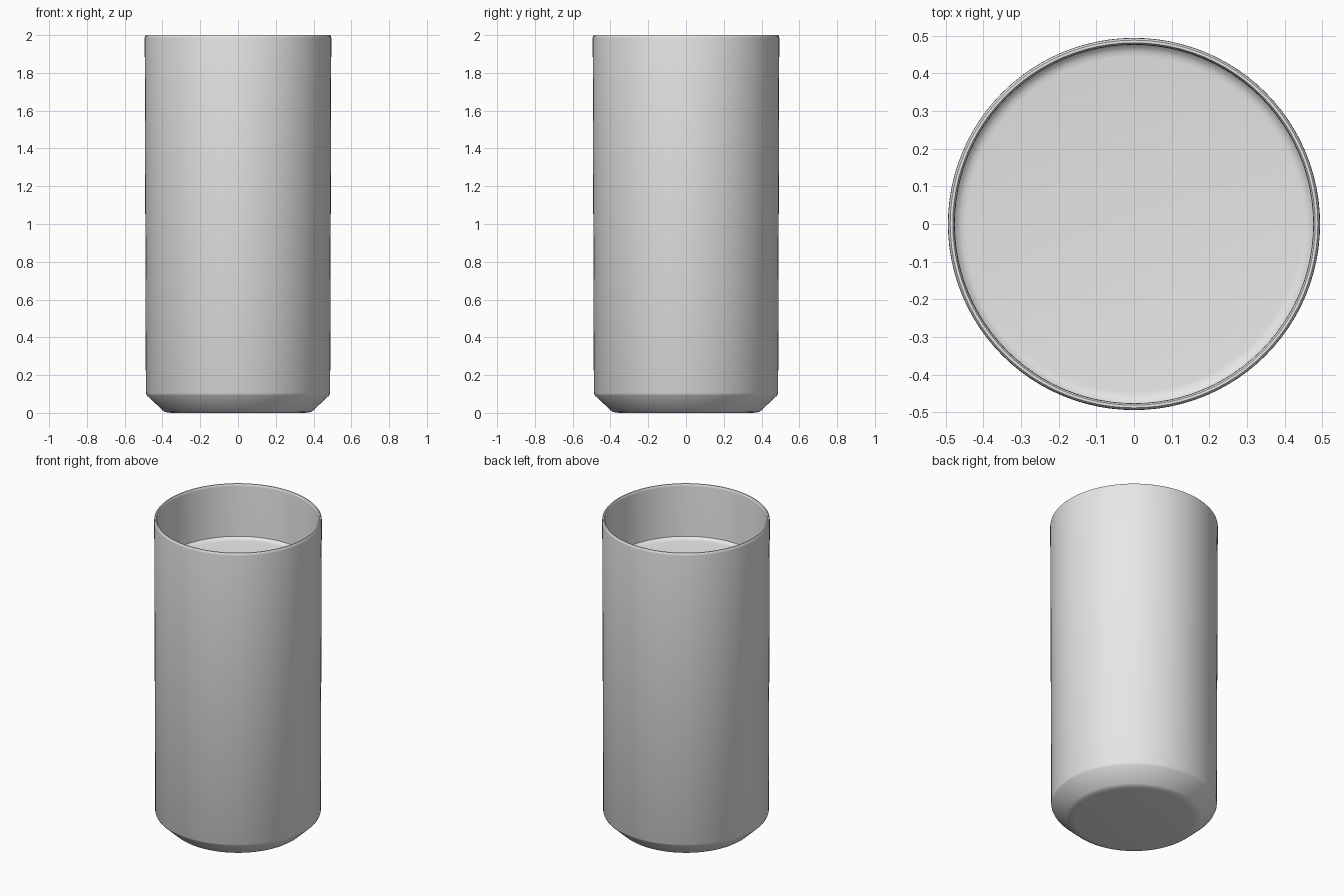
import bpy, bmesh, math

if "Cube" in bpy.data.objects:
    bpy.data.objects.remove(bpy.data.objects["Cube"])

SEG = 96

grey = bpy.data.materials.new("light grey")
grey.diffuse_color = (0.8, 0.8, 0.8, 1)
grey.use_nodes = True
grey.node_tree.nodes["Principled BSDF"].inputs["Base Color"].default_value = grey.diffuse_color


def lathe(name, profile):
    """Revolve an (r, z) profile around z; r = 0 ends close as fans."""
    bm = bmesh.new()
    rings = []
    for r, z in profile:
        if r == 0:
            rings.append([bm.verts.new((0, 0, z))] * SEG)
        else:
            rings.append([bm.verts.new((r * math.cos(2 * math.pi * i / SEG),
                                        r * math.sin(2 * math.pi * i / SEG), z))
                          for i in range(SEG)])
    for a, b in zip(rings, rings[1:]):
        for i in range(SEG):
            j = (i + 1) % SEG
            quad = list(dict.fromkeys((a[i], a[j], b[j], b[i])))
            bm.faces.new(quad)
    mesh = bpy.data.meshes.new(name)
    bm.to_mesh(mesh)
    bm.free()
    mesh.materials.append(grey)
    ob = bpy.data.objects.new(name, mesh)
    bpy.context.collection.objects.link(ob)
    bpy.ops.object.select_all(action='DESELECT')
    ob.select_set(True)
    bpy.context.view_layer.objects.active = ob
    bpy.ops.object.shade_smooth_by_angle(angle=math.radians(35))
    return ob


# Cup shell: flat base, chamfered foot, slightly flared wall, rounded lip, inside
lathe("cup", [
    (0, 0.0), (0.35, 0.0), (0.385, 0.004), (0.397, 0.012),
    (0.482, 0.092), (0.488, 0.105),
    (0.494, 1.985), (0.493, 1.994), (0.488, 2.0),
    (0.481, 2.0), (0.477, 1.994), (0.476, 1.985),
    (0.472, 0.11), (0.39, 0.03), (0, 0.03),
])

# Fill surface with a small upturned edge against the wall
lathe("fill_surface", [
    (0.4755, 1.661), (0.468, 1.653), (0.458, 1.648), (0.445, 1.646), (0, 1.646),
])
